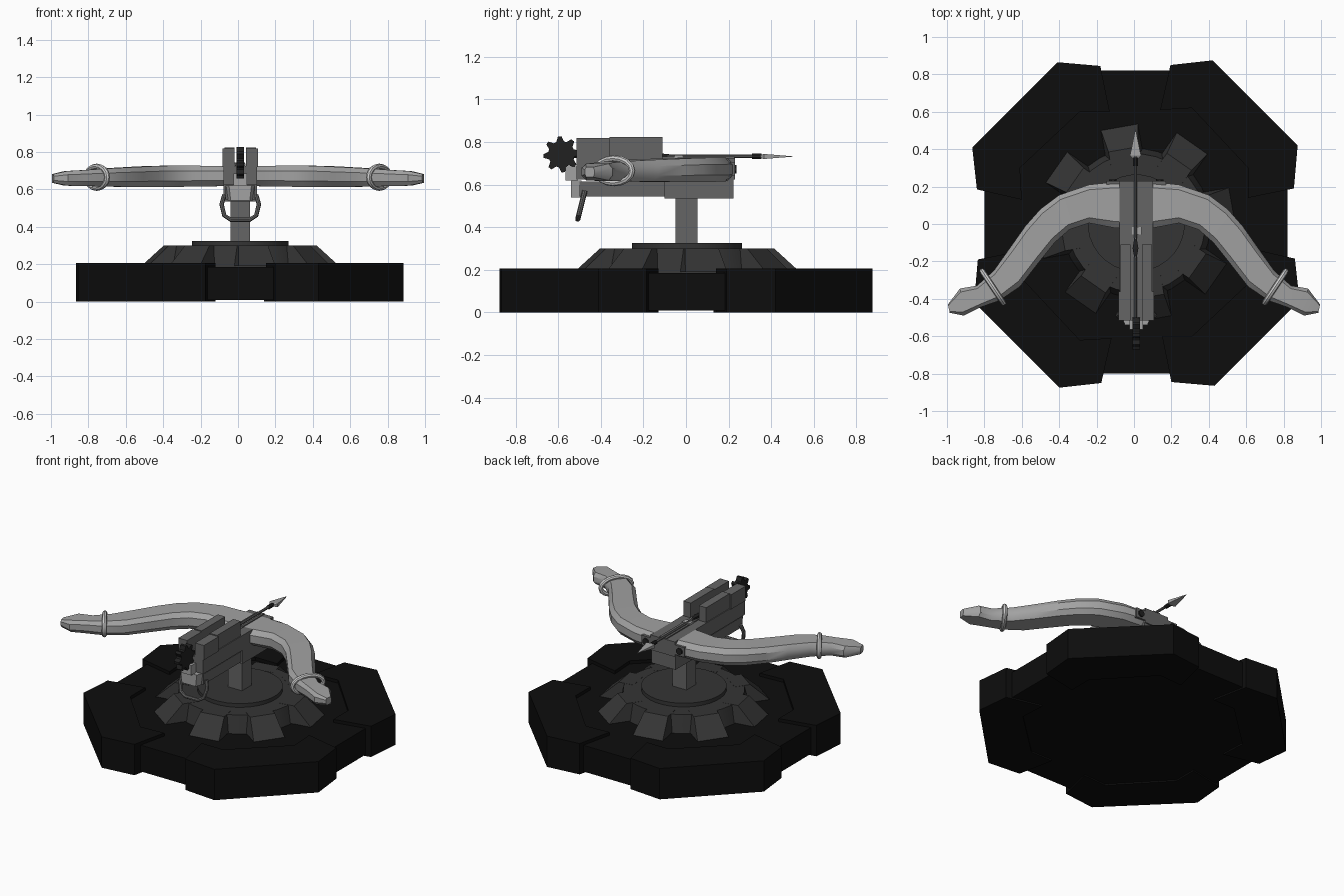
import bpy, bmesh, math
from mathutils import Vector, Matrix

if "Cube" in bpy.data.objects:
    bpy.data.objects.remove(bpy.data.objects["Cube"])


def material(name, value):
    m = bpy.data.materials.new(name)
    m.use_nodes = True
    color = (value, value, value, 1)
    m.diffuse_color = color
    m.node_tree.nodes["Principled BSDF"].inputs["Base Color"].default_value = color
    return m


BLACK = material("black_stone", 0.004)
GEAR = material("charcoal_iron", 0.035)
DARK = material("dark_metal", 0.015)
STEEL = material("mid_steel", 0.13)
BOW = material("light_bow_grey", 0.36)
PALE = material("pale_metal", 0.6)


def finish(name, bm, mat, smooth=False):
    bmesh.ops.recalc_face_normals(bm, faces=bm.faces)
    mesh = bpy.data.meshes.new(name)
    bm.to_mesh(mesh)
    bm.free()
    mesh.materials.append(mat)
    ob = bpy.data.objects.new(name, mesh)
    bpy.context.collection.objects.link(ob)
    if smooth:
        bpy.ops.object.select_all(action="DESELECT")
        ob.select_set(True)
        bpy.context.view_layer.objects.active = ob
        bpy.ops.object.shade_smooth_by_angle(angle=math.radians(35))
    return ob


def loft(name, sections, mat, smooth=False, closed=False):
    """Skin matching rings of points, with end caps unless closed."""
    bm = bmesh.new()
    rings = [[bm.verts.new(p) for p in s] for s in sections]
    n = len(rings[0])
    pairs = list(zip(rings, rings[1:])) + ([(rings[-1], rings[0])] if closed else [])
    for a, b in pairs:
        for i in range(n):
            j = (i + 1) % n
            bm.faces.new((a[i], a[j], b[j], b[i]))
    if not closed:
        bm.faces.new(rings[0])
        bm.faces.new(rings[-1])
    return finish(name, bm, mat, smooth)


def prism(name, outline, z0, z1, mat):
    return loft(name, [[(x, y, z) for x, y in outline] for z in (z0, z1)], mat)


def box(name, x, y, z, mat):
    outline = [(x[0], y[0]), (x[1], y[0]), (x[1], y[1]), (x[0], y[1])]
    return prism(name, outline, z[0], z[1], mat)


def lathe(name, profile, mat, sides, at, axis="z", flat=1.0):
    """Rings of (radius, distance) along an axis."""
    rings = []
    for r, d in profile:
        ring = []
        for i in range(sides):
            a = math.tau * (i + 0.5) / sides
            u, v = r * math.cos(a), r * math.sin(a) * flat
            p = (u, v, d) if axis == "z" else (u, d, v)
            ring.append(Vector(at) + Vector(p))
        rings.append(ring)
    return loft(name, rings, mat, sides > 8)


def tube(name, path, radius, mat, closed=False, sides=8):
    path = [Vector(p) for p in path]
    normal = (path[1] - path[0]).cross(path[2] - path[1]).normalized()
    sections = []
    for i, p in enumerate(path):
        nxt = path[(i + 1) % len(path)] if closed else path[min(i + 1, len(path) - 1)]
        prv = path[i - 1] if closed or i else p
        side = normal.cross((nxt - prv).normalized())
        sections.append([p + radius * (math.cos(a) * normal + math.sin(a) * side)
                         for a in (math.tau * k / sides for k in range(sides))])
    return loft(name, sections, mat, True, closed)


CX = 0.012  # centre line of pedestal and stock

# Base: low core with four raised corner plates
half, cut = 0.81, 0.4
core = [(sx * a, sy * b) for sx, sy, a, b in (
    (1, 1, half, cut), (1, 1, cut, half), (-1, 1, cut, half), (-1, 1, half, cut),
    (-1, -1, half, cut), (-1, -1, cut, half), (1, -1, cut, half), (1, -1, half, cut))]
prism("base_core", [(x + 0.01, y + 0.01) for x, y in core], 0.01, 0.186, BLACK)
plate = [(0.185, 0.85), (0.41, 0.875), (0.865, 0.42), (0.845, 0.19),
         (0.6, 0.14), (0.6, 0.3), (0.3, 0.62), (0.13, 0.61)]
for k in range(4):
    turn = Matrix.Rotation(k * math.pi / 2, 2)
    corner = [turn @ Vector(p) for p in plate]
    prism(f"base_corner_plate_{k}", [(p.x + 0.01, p.y) for p in corner], 0, 0.207, BLACK)

# Gear ring with sloping teeth and central turntable
lathe("gear_body", [(0.40, 0.18), (0.37, 0.3)], GEAR, 32, (CX, 0.005, 0))
for k in range(8):
    turn = Matrix.Translation((CX, 0.005, 0)) @ Matrix.Rotation(math.radians(10 + 45 * k), 4, "Z")
    low = [(0.3, -0.1), (0.52, -0.1), (0.52, 0.1), (0.3, 0.1)]
    high = [(0.3, -0.08), (0.4, -0.08), (0.4, 0.08), (0.3, 0.08)]
    loft(f"gear_tooth_{k}", [[turn @ Vector((x, y, z)) for x, y in ring]
                             for ring, z in ((low, 0.19), (high, 0.301))], GEAR)
lathe("turntable", [(0.26, 0.29), (0.26, 0.325)], GEAR, 32, (CX, 0.005, 0))
box("post", (CX - 0.053, CX + 0.053), (-0.05, 0.053), (0.32, 0.56), STEEL)

# Stock: under beam, deck and twin rails
box("front_under_beam", (CX - 0.09, CX + 0.09), (-0.1, 0.222), (0.535, 0.63), STEEL)
box("rear_under_beam", (CX - 0.08, CX + 0.08), (-0.5, -0.1), (0.545, 0.615), STEEL)
box("stock_deck", (CX - 0.09, CX + 0.09), (-0.515, 0.23), (0.625, 0.725), STEEL)
for side, tag in ((1, "left"), (-1, "right")):
    def span(a, b):
        return sorted((CX + side * a, CX + side * b))
    box(f"{tag}_rail_rear", span(0.03, 0.095), (-0.515, -0.36), (0.72, 0.818), STEEL)
    box(f"{tag}_rail_front", span(0.03, 0.085), (-0.36, -0.11), (0.72, 0.824), STEEL)
    box(f"{tag}_deck_groove_lip", span(0.012, 0.026), (-0.51, 0.228), (0.72, 0.732), STEEL)
    # Bracket and bolt holding the bow limb
    box(f"{tag}_bow_bracket", span(0.08, 0.16), (0.19, 0.229), (0.64, 0.705), STEEL)
    lathe(f"{tag}_bow_bolt", [(0.022, 0.2), (0.022, 0.238)], DARK, 8,
          (CX + side * 0.125, 0, 0.672), "y")

# Pale butt piece under the rear of the stock
loft("butt_piece", [[(CX + x * w, y, z) for x, z in ((-1, 0.62), (1, 0.62), (0.85, 0.54), (-0.85, 0.54))]
                    for w, y in ((0.08, -0.49), (0.06, -0.54))], BOW)
box("winch_mount", (CX - 0.035, CX + 0.035), (-0.565, -0.51), (0.62, 0.685), BOW)

# Hanging U handle
u_path = [(0.085, 0.57), (0.1, 0.52), (0.085, 0.46), (0.05, 0.437)]
u_path += [(-x, z) for x, z in reversed(u_path)]
tube("pull_handle", [(CX + x, -0.475 - (0.57 - z) * 0.25, z) for x, z in u_path], 0.012, STEEL)

# Toothed winch wheel
wheel = []
for k in range(32):
    r = 0.085 if k % 4 < 2 else 0.062
    a = math.tau * k / 32
    wheel.append((-0.585 + r * math.cos(a), 0.742 + r * math.sin(a)))
loft("winch_wheel", [[(x, y, z) for y, z in wheel] for x in (CX - 0.02, CX + 0.02)], DARK)
lathe("winch_axle", [(0.018, -0.6), (0.018, -0.5)], DARK, 8, (CX, 0, 0.742), "y")

# Curved bow: (outer x, outer y, inner x, inner y, bottom, top)
limb = [(0.0, 0.227, 0.0, -0.03, 0.617, 0.725),
        (0.10, 0.225, 0.11, -0.02, 0.617, 0.725),
        (0.24, 0.21, 0.24, 0.005, 0.615, 0.727),
        (0.40, 0.155, 0.345, -0.03, 0.613, 0.727),
        (0.50, 0.08, 0.425, -0.10, 0.613, 0.725),
        (0.58, -0.01, 0.505, -0.20, 0.613, 0.721),
        (0.665, -0.13, 0.61, -0.335, 0.614, 0.716),
        (0.75, -0.25, 0.72, -0.41, 0.616, 0.71),
        (0.84, -0.33, 0.82, -0.445, 0.618, 0.703),
        (0.93, -0.345, 0.91, -0.49, 0.62, 0.698),
        (0.995, -0.43, 0.985, -0.475, 0.635, 0.682)]
shape = [(0, 0.28), (0, 0.75), (0.14, 1), (0.87, 1), (1, 0.72), (1, 0.28), (0.87, 0), (0.14, 0)]
stations = [(-a, b, -c, d, e, f) for a, b, c, d, e, f in reversed(limb[1:])] + limb
loft("bow", [[(ix + (ox - ix) * s, iy + (oy - iy) * s, z0 + (z1 - z0) * t) for s, t in shape]
             for ox, oy, ix, iy, z0, z1 in stations], BOW, True)

# Rings clamped round the limbs
for side, tag in ((1, "left"), (-1, "right")):
    across = Vector((side * 0.052, 0.078, 0))
    middle = Vector((side * 0.755, -0.337, 0.665))
    path = []
    for k in range(16):
        a = math.tau * k / 16
        path.append(middle + across * math.cos(a) * 1.08 + Vector((0, 0, 0.058 * math.sin(a))))
    tube(f"{tag}_limb_ring", path, 0.015, PALE, True)

# Bolt lying in the groove, with flat head and fletching
lathe("arrow_shaft", [(0.009, -0.5), (0.009, 0.37)], STEEL, 8, (CX - 0.004, 0, 0.734), "y")
lathe("arrow_head", [(0.012, 0.345), (0.042, 0.365), (0.002, 0.505)], BOW, 4,
      (CX - 0.004, 0, 0.732), "y", 0.4)
lathe("arrow_collar", [(0.014, 0.31), (0.014, 0.355)], DARK, 8, (CX - 0.004, 0, 0.733), "y")
lathe("arrow_tail", [(0.006, -0.19), (0.022, -0.13), (0.008, -0.07)], DARK, 4,
      (CX - 0.004, 0, 0.738), "y", 0.6)
box("string_catch", (CX - 0.028, CX + 0.028), (-0.055, -0.015), (0.72, 0.738), BOW)
